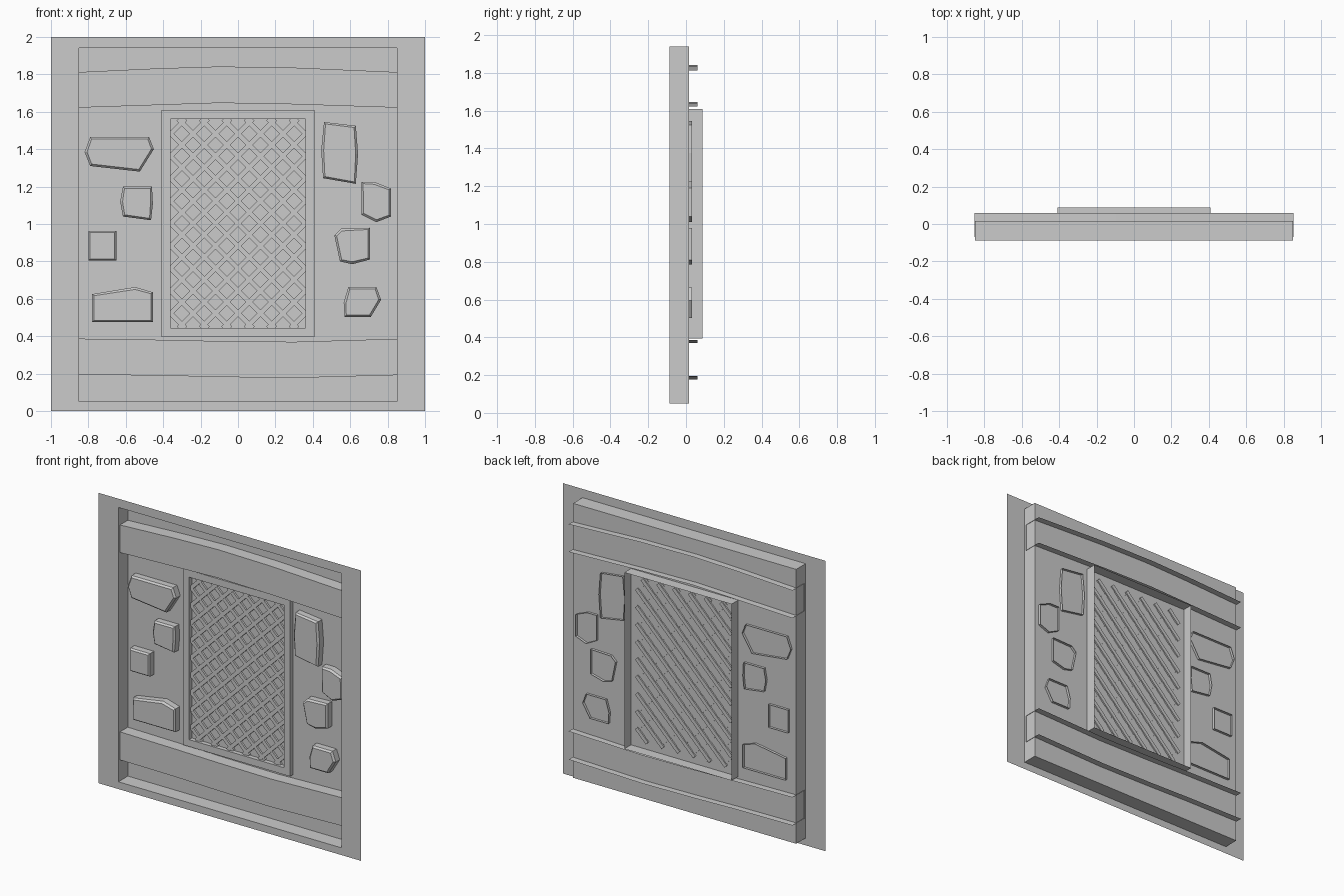
import bpy, bmesh

if "Cube" in bpy.data.objects:
    bpy.data.objects.remove(bpy.data.objects["Cube"])

FRONT, PANEL, BACK = -0.088, 0.015, 0.088


def make(name, bm):
    bmesh.ops.remove_doubles(bm, verts=bm.verts, dist=1e-5)
    me = bpy.data.meshes.new(name)
    bm.to_mesh(me)
    bm.free()
    ob = bpy.data.objects.new(name, me)
    bpy.context.collection.objects.link(ob)
    return ob


def loop(bm, pts, y):
    return [bm.verts.new((x, y, z)) for x, z in pts]


def bridge(bm, a, b):
    n = len(a)
    for i in range(n):
        j = (i + 1) % n
        bm.faces.new((a[i], a[j], b[j], b[i]))


def rect(x, z0, z1):
    # counter-clockwise seen from the front
    return [(-x, z0), (x, z0), (x, z1), (-x, z1)]


# wall: front border, recess walls and back panel
bm = bmesh.new()
outer = loop(bm, rect(1.0, 0, 2), FRONT)
rim = loop(bm, rect(0.85, 0.05, 1.94), FRONT)
back = loop(bm, rect(0.85, 0.05, 1.94), PANEL)
bridge(bm, outer, rim)
bridge(bm, rim, back)
bm.faces.new(back)
make("wall_panel", bm)

# window frame: outer sleeve open at the back, front ring, inner reveal
bm = bmesh.new()
rings = [loop(bm, rect(0.408, 0.395, 1.61), BACK),
         loop(bm, rect(0.408, 0.395, 1.61), -0.015),
         loop(bm, rect(0.362, 0.443, 1.562), -0.015),
         loop(bm, rect(0.362, 0.443, 1.562), PANEL)]
for a, b in zip(rings, rings[1:]):
    bridge(bm, a, b)
make("window_frame", bm)


# diagonal lattice bars clipped to the window opening
def lattice(name, slope, y0, y1, pitch=0.12, half=0.013):
    bm = bmesh.new()
    for k in range(-12, 13):
        bx = k * pitch
        # line: z - 1.0025 = slope * (x - bx)
        lim = 0.5595
        xa, xb = max(-0.362, bx - lim), min(0.362, bx + lim)
        if xb - xa < 0.02:
            continue
        ends = []
        for x in (xa, xb):
            z = 1.0025 + slope * (x - bx)
            ends.append([bm.verts.new((x + s * half * 0.7, y, z - s * slope * half * 0.7))
                         for s, y in ((-1, y1), (-1, y0), (1, y0), (1, y1))])
        bridge(bm, *ends)
        bm.faces.new(ends[0])
        bm.faces.new(ends[1])
    bmesh.ops.recalc_face_normals(bm, faces=bm.faces)
    make(name, bm)


lattice("lattice_rising", 1, -0.002, 0.025)
lattice("lattice_falling", -1, 0.002, 0.018)


# curved beams: front face plus top and bottom strips running through the panel
def beam(name, top, bottom):
    bm = bmesh.new()
    rows = [loop(bm, top, 0.06), loop(bm, top, -0.07),
            loop(bm, bottom, -0.07), loop(bm, bottom, 0.06)]
    for a, b in zip(rows, rows[1:]):
        for i in range(len(a) - 1):
            bm.faces.new((a[i], b[i], b[i + 1], a[i + 1]))
    make(name, bm)


XS = (-0.853, -0.43, -0.1, 0.3, 0.853)
beam("upper_beam", list(zip(XS, (1.812, 1.832, 1.842, 1.836, 1.812))),
     list(zip(XS, (1.622, 1.636, 1.647, 1.64, 1.622))))
beam("lower_beam", list(zip(XS, (0.387, 0.381, 0.374, 0.37, 0.386))),
     list(zip(XS, (0.194, 0.19, 0.182, 0.177, 0.192))))

# wall stones: outline extruded forward with a bevelled front face
STONES = [
    [(-.79, 1.465), (-.475, 1.465), (-.45, 1.40), (-.525, 1.28), (-.79, 1.31), (-.82, 1.385)],
    [(-.615, 1.2), (-.46, 1.2), (-.455, 1.11), (-.465, 1.02), (-.615, 1.04), (-.63, 1.12)],
    [(-.80, .963), (-.65, .963), (-.65, .805), (-.80, .805)],
    [(-.78, .625), (-.55, .663), (-.455, .635), (-.455, .475), (-.78, .475)],
    [(.46, 1.545), (.63, 1.525), (.642, 1.375), (.63, 1.215), (.455, 1.245), (.445, 1.395)],
    [(.66, 1.225), (.73, 1.225), (.818, 1.19), (.818, 1.04), (.74, 1.01), (.66, 1.05)],
    [(.55, .975), (.705, .98), (.705, .81), (.61, .785), (.545, .80), (.515, .94)],
    [(.59, .663), (.74, .663), (.765, .595), (.71, .503), (.57, .503), (.565, .58)],
]
for n, pts in enumerate(STONES):
    bm = bmesh.new()
    pts = pts[::-1]
    base = loop(bm, pts, 0.033)
    edge = loop(bm, pts, -0.028)
    bridge(bm, base, edge)
    face = bm.faces.new(edge)
    bm.normal_update()
    bmesh.ops.inset_region(bm, faces=[face], thickness=0.013, depth=0.012)
    make(f"wall_stone_{n + 1}", bm)
